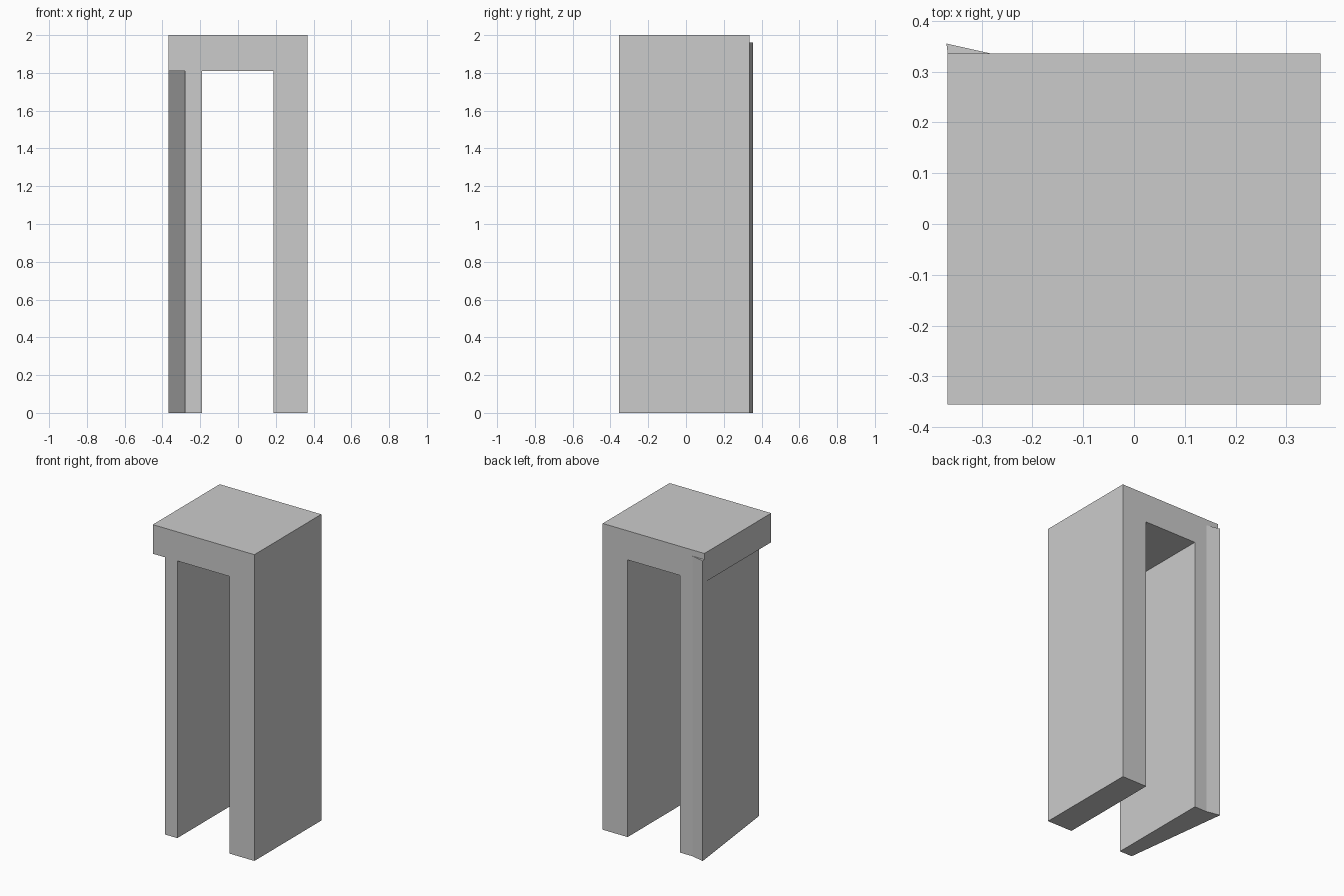
import bpy
import bmesh
from mathutils import Vector

if "Cube" in bpy.data.objects:
    bpy.data.objects.remove(bpy.data.objects["Cube"])


def extrude_profile(name, points, direction):
    """Make a closed solid by sweeping a flat outline along a direction."""
    bm = bmesh.new()
    face = bm.faces.new([bm.verts.new(p) for p in points])
    swept = bmesh.ops.extrude_face_region(bm, geom=[face], use_keep_orig=True)
    moved = [g for g in swept["geom"] if isinstance(g, bmesh.types.BMVert)]
    bmesh.ops.translate(bm, verts=moved, vec=Vector(direction))
    bmesh.ops.recalc_face_normals(bm, faces=bm.faces)
    mesh = bpy.data.meshes.new(name)
    bm.to_mesh(mesh)
    bm.free()
    obj = bpy.data.objects.new(name, mesh)
    bpy.context.collection.objects.link(obj)
    return obj


FRONT, BACK = -0.355, 0.335

# Arch: top slab with a thick right leg and a thin left leg set inward
outline = [(-0.367, 2), (-0.367, 1.81), (-0.28, 1.81), (-0.28, 0),
           (-0.19, 0), (-0.19, 1.81), (0.187, 1.81), (0.187, 0),
           (0.367, 0), (0.367, 2)]
extrude_profile("arch_frame", [(x, FRONT, z) for x, z in outline],
                (0, BACK - FRONT, 0))

# Slanted wedge widening the left leg toward the back, tucked into the slab
wedge = [(-0.28, FRONT), (-0.28, BACK), (-0.369, 0.355)]
extrude_profile("left_leg_wedge", [(x, y, 0) for x, y in wedge],
                (0, 0, 1.96))
